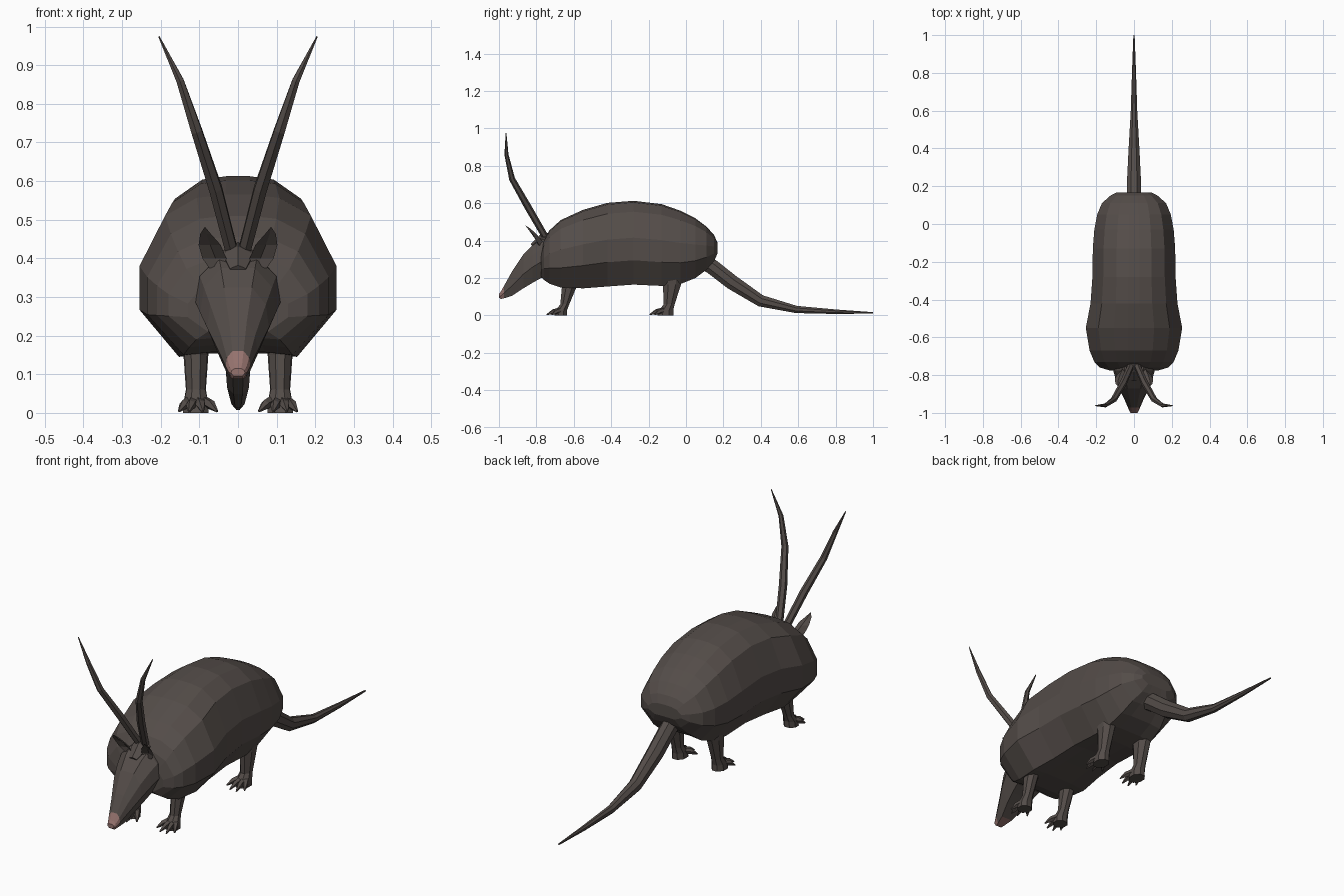
import bpy, bmesh, math
from mathutils import Vector


def material(name, rgb):
    m = bpy.data.materials.new(name)
    m.diffuse_color = (*rgb, 1)
    return m


HIDE = material("dark brown hide", (0.088, 0.073, 0.066))
PINK = material("dull pink nose", (0.30, 0.17, 0.155))


def loft(name, rings, mats=(HIDE,), rule=None):
    """Skin a list of equal-length point rings and cap both ends."""
    bm = bmesh.new()
    vr = [[bm.verts.new(p) for p in r] for r in rings]
    n = len(vr[0])
    for a, b in zip(vr, vr[1:]):
        for i in range(n):
            bm.faces.new((a[i], a[(i + 1) % n], b[(i + 1) % n], b[i]))
    bm.faces.new(vr[0])
    bm.faces.new(vr[-1])
    bmesh.ops.recalc_face_normals(bm, faces=bm.faces[:])
    me = bpy.data.meshes.new(name)
    if rule:
        for f in bm.faces:
            f.material_index = rule(f.calc_center_median())
    bm.to_mesh(me)
    bm.free()
    for m in mats:
        me.materials.append(m)
    ob = bpy.data.objects.new(name, me)
    bpy.context.collection.objects.link(ob)
    return ob


def tube(name, path, sides, wide=1.0):
    """Tapered tube through (x, y, z, radius) points; wide scales sideways."""
    pts = [Vector(p[:3]) for p in path]
    rings = []
    for i, p in enumerate(pts):
        t = (pts[min(i + 1, len(pts) - 1)] - pts[max(i - 1, 0)]).normalized()
        ref = Vector((1, 0, 0))
        u = (ref - t * ref.dot(t)).normalized()
        v = t.cross(u)
        r = path[i][3]
        rings.append([p + u * math.cos(a) * r * wide + v * math.sin(a) * r
                      for a in (math.tau * (k + 0.5) / sides for k in range(sides))])
    return loft(name, rings)


def mirrored(half):
    """Close a right-hand profile (top to bottom) into a full ring."""
    return half + [(-x, y, z) for x, y, z in reversed(half)]


# Shell: domed cross-section swept from neck to rump (y, bottom, top, half width)
SHELL = [(0.13, 0.38), (0.42, 0.98), (0.74, 0.87), (1, 0.56), (1, 0.29), (0.6, 0.0), (0.3, 0.02)]
SHELL[0] = (0.13, 1.0)
stations = [(-0.775, 0.21, 0.34, 0.13), (-0.76, 0.19, 0.40, 0.18), (-0.73, 0.17, 0.455, 0.21),
            (-0.67, 0.15, 0.51, 0.235), (-0.55, 0.145, 0.565, 0.255), (-0.42, 0.155, 0.602, 0.23),
            (-0.28, 0.165, 0.613, 0.22), (-0.13, 0.158, 0.595, 0.218), (-0.03, 0.168, 0.56, 0.21),
            (0.05, 0.20, 0.52, 0.195), (0.11, 0.245, 0.475, 0.17), (0.15, 0.29, 0.43, 0.125),
            (0.168, 0.33, 0.39, 0.09)]
loft("shell", [mirrored([(w * fx, y, b + (t - b) * fz) for fx, fz in SHELL])
               for y, b, t, w in stations])

# Head: wedge tapering to a pink snout tip
HEAD = [(0.45, 1.0), (0.9, 0.75), (1.0, 0.42), (0.6, 0.0)]
head = [(-0.70, 0.20, 0.41, 0.11), (-0.775, 0.20, 0.405, 0.11), (-0.82, 0.175, 0.375, 0.098),
        (-0.87, 0.145, 0.325, 0.08), (-0.93, 0.105, 0.235, 0.05), (-0.972, 0.092, 0.16, 0.032),
        (-0.99, 0.088, 0.128, 0.024), (-1.0, 0.095, 0.115, 0.018)]
loft("head", [mirrored([(w * fx, y, b + (t - b) * fz) for fx, fz in HEAD])
              for y, b, t, w in head],
     (HIDE, PINK), lambda c: int(c.y < -0.975 or (c.y < -0.94 and c.z < 0.11)))
# Crown of the head between the ears
tube("crown", [(0, -0.72, 0.40, 0.045), (0, -0.77, 0.395, 0.038), (0, -0.82, 0.365, 0.02)], 6, 1.2)

# Tail: long taper curving down to the ground
tube("tail", [(0, 0.06, 0.31, 0.045), (0, 0.14, 0.26, 0.044), (0, 0.245, 0.178, 0.043),
              (0, 0.40, 0.078, 0.034), (0, 0.59, 0.032, 0.021), (0, 0.80, 0.02, 0.013),
              (0, 1.0, 0.014, 0.004)], 8, 0.9)

for side, s in (("right", 1), ("left", -1)):
    # Tall swept horn
    tube(side + "_horn", [(s * x, y, z, r) for x, y, z, r in
         [(0.018, -0.755, 0.425, 0.018), (0.058, -0.845, 0.58, 0.019), (0.107, -0.93, 0.73, 0.016),
          (0.15, -0.96, 0.86, 0.011), (0.205, -0.962, 0.975, 0.002)]], 6)

    # Leaf-shaped ear with a cupped front: (inner edge, cup, outer edge, back) per level
    levels = [((0.040, -0.785), (0.055, -0.79), (0.075, -0.785), (0.055, -0.755), 0.375),
              ((0.030, -0.80), (0.058, -0.785), (0.092, -0.80), (0.062, -0.77), 0.40),
              ((0.045, -0.825), (0.072, -0.81), (0.102, -0.82), (0.075, -0.80), 0.435),
              ((0.070, -0.845), (0.082, -0.84), (0.098, -0.845), (0.085, -0.83), 0.463),
              ((0.084, -0.858), (0.085, -0.857), (0.087, -0.858), (0.086, -0.855), 0.480)]
    loft(side + "_ear", [[(s * x, y, lv[4]) for x, y in lv[:4]] for lv in levels])

    # Legs: (centre y, z, half width, half depth) from hip to sole
    for part, x0, foot, levels in (
        ("front", 0.109, -0.655, [(-0.615, 0.22, 0.036, 0.055), (-0.625, 0.15, 0.032, 0.042),
                                  (-0.648, 0.06, 0.026, 0.026), (-0.665, 0.03, 0.034, 0.032),
                                  (-0.67, 0.0, 0.036, 0.036)]),
        ("hind", 0.109, -0.105, [(-0.07, 0.25, 0.045, 0.07), (-0.075, 0.165, 0.036, 0.052),
                                 (-0.09, 0.06, 0.028, 0.032), (-0.105, 0.03, 0.034, 0.04),
                                 (-0.11, 0.0, 0.036, 0.046)])):
        loft(f"{side}_{part}_leg",
             [[(s * x0 + w * math.cos(a), y + d * math.sin(a), z)
               for a in (math.tau * (k + 0.5) / 8 for k in range(8))] for y, z, w, d in levels])
        # Splayed pointed toes
        for k, (dx, dy) in enumerate(((-0.055, -0.062), (-0.018, -0.09), (0.018, -0.09), (0.044, -0.062))):
            x = s * x0
            tube(f"{side}_{part}_toe_{k + 1}",
                 [(x + s * dx * 0.25, foot, 0.034, 0.015),
                  (x + s * dx * 0.7, foot + dy * 0.6, 0.021, 0.013),
                  (x + s * dx, foot + dy, 0.004, 0.003)], 5)
